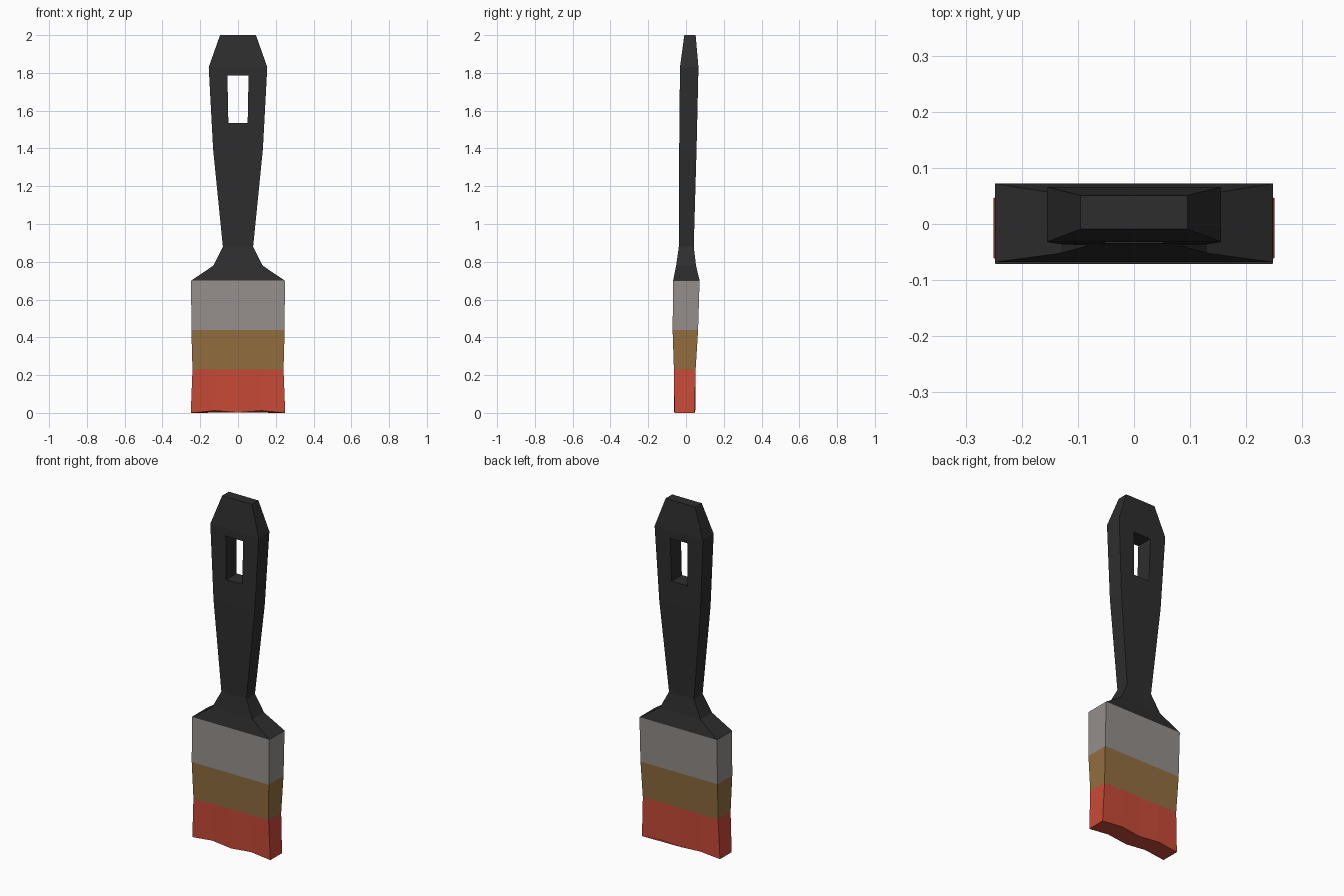
import bpy, bmesh

if "Cube" in bpy.data.objects:
    bpy.data.objects.remove(bpy.data.objects["Cube"])


def paint(obj, name, rgb):
    mat = bpy.data.materials.new(name)
    mat.diffuse_color = (*rgb, 1)
    mat.use_nodes = True
    mat.node_tree.nodes["Principled BSDF"].inputs["Base Color"].default_value = mat.diffuse_color
    obj.data.materials.append(mat)


def loft(name, rings):
    """Skin a stack of equal-length point rings and cap both ends."""
    bm = bmesh.new()
    loops = [[bm.verts.new(p) for p in ring] for ring in rings]
    n = len(loops[0])
    for a, b in zip(loops, loops[1:]):
        for i in range(n):
            j = (i + 1) % n
            bm.faces.new((a[i], a[j], b[j], b[i]))
    bm.faces.new(loops[0][::-1])
    bm.faces.new(loops[-1])
    bmesh.ops.recalc_face_normals(bm, faces=bm.faces)
    mesh = bpy.data.meshes.new(name)
    bm.to_mesh(mesh)
    bm.free()
    obj = bpy.data.objects.new(name, mesh)
    bpy.context.collection.objects.link(obj)
    return obj


def rect(z, hw, y0, y1):
    return [(-hw, y0, z), (hw, y0, z), (hw, y1, z), (-hw, y1, z)]


def strip(z, hw, y0, y1, dz=(0, 0, 0, 0, 0), dy=(0, 0, 0, 0, 0)):
    """Rectangle whose long sides are split in four, with optional waviness."""
    xs = [hw * (i - 2) / 2 for i in range(5)]
    front = [(x, y0 + b, z + a) for x, a, b in zip(xs, dz, dy)]
    back = [(x, y1 + b, z + a) for x, a, b in zip(xs, dz, dy)]
    return front + back[::-1]


# Handle: half width and depth range at each height
handle = loft("handle", [rect(*s) for s in (
    (0.70, 0.248, -0.068, 0.072),
    (0.78, 0.13, -0.052, 0.053),
    (0.88, 0.08, -0.038, 0.041),
    (1.40, 0.132, -0.036, 0.056),
    (1.83, 0.155, -0.032, 0.066),
    (2.00, 0.095, -0.009, 0.051))])

# Hanging hole
cutter = loft("hole_cutter", [rect(1.535, 0.051, -0.3, 0.3),
                              rect(1.785, 0.056, -0.3, 0.3)])
mod = handle.modifiers.new("hole", 'BOOLEAN')
mod.operation = 'DIFFERENCE'
mod.solver = 'EXACT'
mod.object = cutter
bpy.context.view_layer.objects.active = handle
bpy.ops.object.modifier_apply(modifier=mod.name)
bpy.data.objects.remove(cutter)
paint(handle, "black_plastic", (0.027, 0.027, 0.027))

# Metal ferrule
ferrule = loft("ferrule", [rect(0.44, 0.247, -0.071, 0.064),
                           rect(0.70, 0.248, -0.068, 0.072)])
paint(ferrule, "metal", (0.30, 0.275, 0.26))

# Bristles, then the paint-covered tip with its wavy end
mid = strip(0.23, 0.241, -0.064, 0.051)
bristles = loft("bristles", [mid, strip(0.44, 0.247, -0.071, 0.064)])
paint(bristles, "bristle", (0.29, 0.156, 0.05))
tip = loft("painted_tip", [
    strip(0, 0.25, -0.061, 0.046, (0, 0.012, 0.002, 0.012, 0),
          (0, 0.003, -0.002, 0.003, 0)), mid])
paint(tip, "red_paint", (0.58, 0.069, 0.039))
